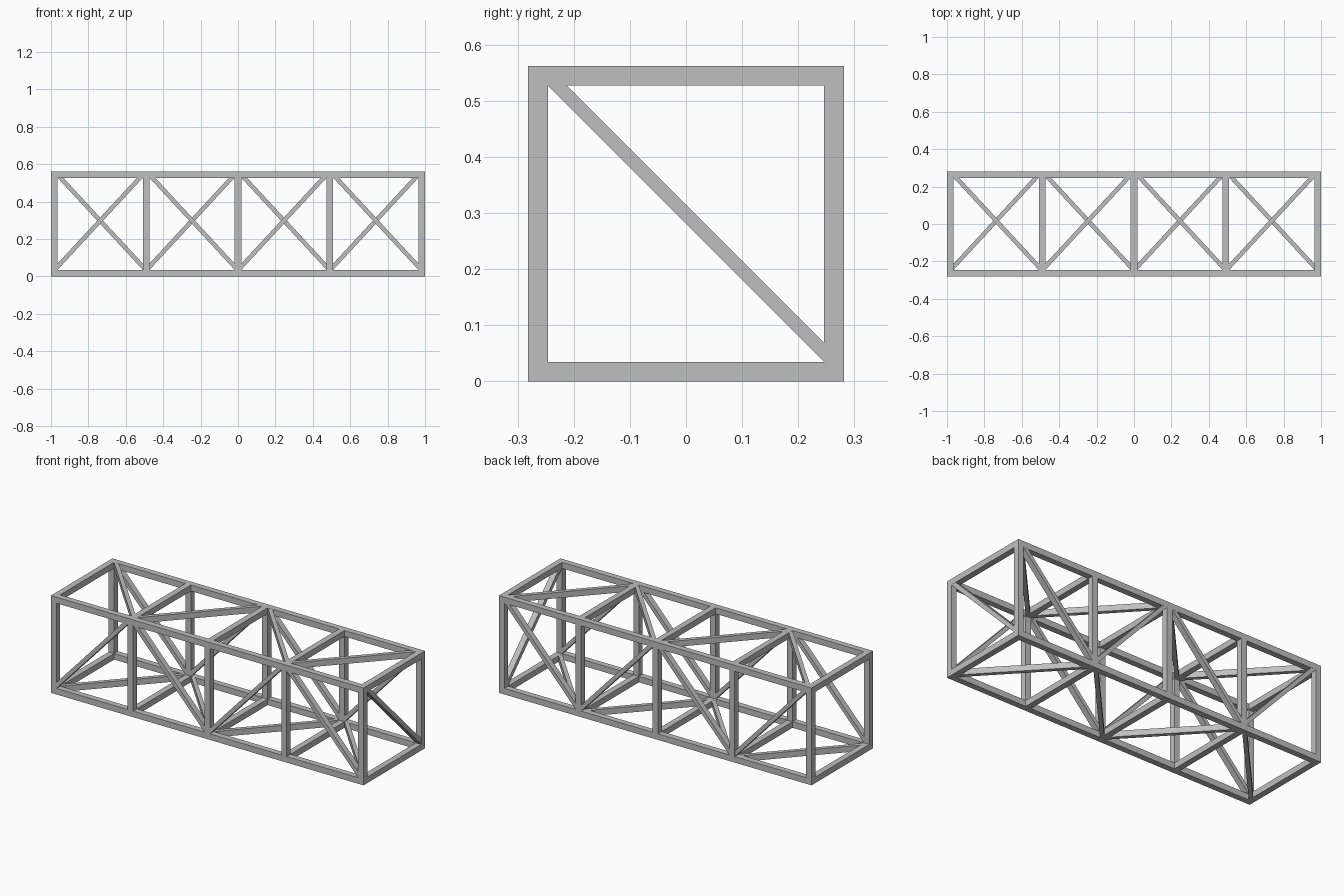
import bpy, bmesh
from mathutils import Vector

cube = bpy.data.objects.get("Cube")
if cube:
    bpy.data.objects.remove(cube)

T = 0.035            # beam thickness
W = 0.5625           # outer width and height of the square section
BAYS = 4
PITCH = (2 - T) / BAYS
C = (W - T) / 2      # beam centre offset from the section centre
IN = W / 2 - T       # inner edge offset from the section centre
MID = W / 2          # height of the section centre
FLUSH = T - 0.001    # brace depth, just shy of the beam faces

steel = bpy.data.materials.new("plain_grey")
steel.use_nodes = True
grey = (0.52, 0.52, 0.52, 1)
steel.diffuse_color = grey
steel.node_tree.nodes["Principled BSDF"].inputs["Base Color"].default_value = grey


def prism(name, outline, depth):
    """Extrude a flat four-point outline along the depth vector."""
    bm = bmesh.new()
    near = [bm.verts.new(Vector(p) - depth / 2) for p in outline]
    far = [bm.verts.new(Vector(p) + depth / 2) for p in outline]
    bm.faces.new(near)
    bm.faces.new(far[::-1])
    for i in range(4):
        j = (i + 1) % 4
        bm.faces.new((near[j], near[i], far[i], far[j]))
    bmesh.ops.recalc_face_normals(bm, faces=bm.faces[:])
    mesh = bpy.data.meshes.new(name)
    bm.to_mesh(mesh)
    bm.free()
    mesh.materials.append(steel)
    obj = bpy.data.objects.new(name, mesh)
    bpy.context.collection.objects.link(obj)


def beam(name, centre, size):
    x, y, z = centre
    a, b = size[0] / 2, size[1] / 2
    prism(name, [(x - a, y - b, z), (x + a, y - b, z), (x + a, y + b, z), (x - a, y + b, z)],
          Vector((0, 0, size[2])))


def brace(name, start, end, shift, depth):
    """Slanted bar with square-cut ends, running from corner to corner."""
    p, q, s = Vector(start), Vector(end), Vector(shift)
    prism(name, [p, q, q + s, p + s], Vector(depth))


# Long corner rails
for side, y in (("front", -C), ("back", C)):
    for level, z in (("lower", MID - C), ("upper", MID + C)):
        beam(f"{side}_{level}_rail", (0, y, z), (2, T, T))

# Square frames: posts and cross struts
for i in range(BAYS + 1):
    x = (i - BAYS / 2) * PITCH
    for s in (-1, 1):
        beam(f"post_{i}", (x, s * C, MID), (T, T, 2 * IN))
        beam(f"cross_strut_{i}", (x, 0, MID + s * C), (T, 2 * IN, T))

# Zigzag braces on all four long sides, alternating from bay to bay
for i in range(BAYS):
    x0 = (i - BAYS / 2) * PITCH + T / 2
    x1 = x0 + PITCH - T
    up = IN if i % 2 == 0 else -IN
    for s in (-1, 1):
        brace(f"side_brace_{i}", (x0, s * C, MID + s * up), (x1, s * C, MID - s * up),
              (0, 0, T - 0.001), (0, FLUSH, 0))
        brace(f"deck_brace_{i}", (x0, s * up, MID + s * C), (x1, -s * up, MID + s * C),
              (0, T - 0.001, 0), (0, 0, FLUSH))

# Single diagonal closing the +x end
brace("end_brace", (1 - T / 2, -IN, MID + IN), (1 - T / 2, IN, MID - IN),
      (0, 0, T - 0.001), (FLUSH, 0, 0))
